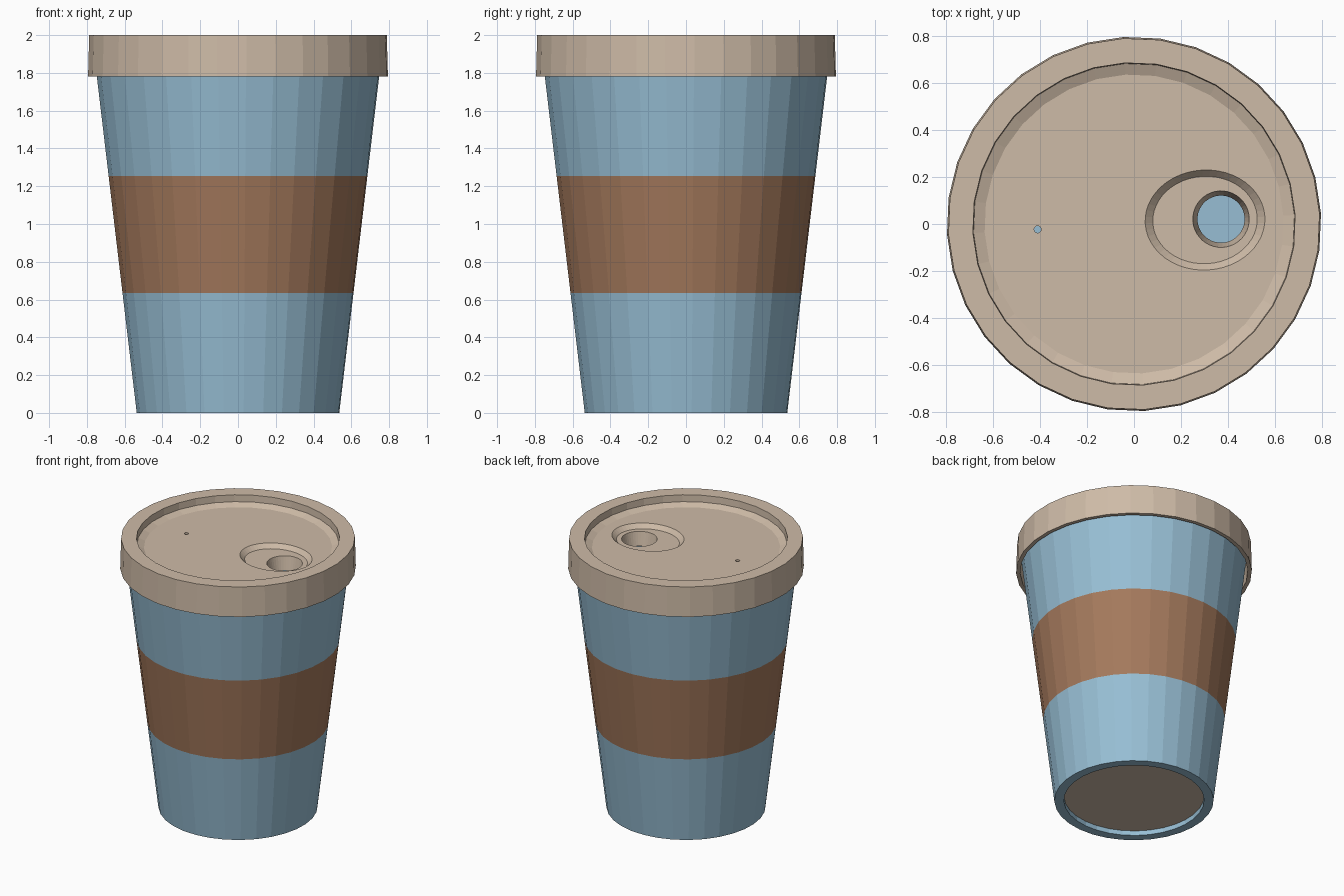
import bpy, bmesh, math

if "Cube" in bpy.data.objects:
    bpy.data.objects.remove(bpy.data.objects["Cube"])

TURN = math.radians(3.2)      # whole cup is turned slightly


def material(name, rgb):
    def lin(c):
        c /= 255
        return c / 12.92 if c <= 0.04045 else ((c + 0.055) / 1.055) ** 2.4
    m = bpy.data.materials.new(name)
    m.diffuse_color = (*[lin(c) for c in rgb], 1)
    m.use_nodes = True
    m.node_tree.nodes["Principled BSDF"].inputs["Base Color"].default_value = m.diffuse_color
    return m


BLUE = material("cup_blue", (151, 190, 212))
BROWN = material("sleeve_brown", (164, 121, 92))
TAN = material("lid_tan", (206, 187, 167))


def lathe(name, profile, segs, mats, bands=None, x=0.0, squash=1.0):
    """Revolve (radius, z) points; radius 0 makes a flat cap of one face."""
    bm = bmesh.new()
    rings = []
    for r, z in profile:
        if r > 0:
            rings.append([bm.verts.new((x + r * math.cos(2 * math.pi * i / segs),
                                        squash * r * math.sin(2 * math.pi * i / segs), z))
                          for i in range(segs)])
    bm.faces.new(rings[0])
    for k in range(len(rings) - 1):
        a, b = rings[k], rings[k + 1]
        for i in range(segs):
            j = (i + 1) % segs
            f = bm.faces.new((a[i], a[j], b[j], b[i]))
            f.material_index = bands.get(k, 0) if bands else 0
    bm.faces.new(rings[-1])
    bmesh.ops.recalc_face_normals(bm, faces=bm.faces)
    me = bpy.data.meshes.new(name)
    bm.to_mesh(me)
    bm.free()
    for m in mats:
        me.materials.append(m)
    ob = bpy.data.objects.new(name, me)
    bpy.context.collection.objects.link(ob)
    return ob


def wall(z):
    return 0.537 + 0.1188 * z, z


# Cup: recessed base, outer wall with flush sleeve band, inner wall and floor
cup = lathe("cup", [(0.473, 0.035), (0.473, 0), wall(0), wall(0.635), wall(1.255),
                    wall(1.87), (0.735, 1.87), (0.51, 0.06)],
            32, [BLUE, BROWN, TAN], bands={3: 1})
for f in cup.data.polygons:   # underside of the base is tan
    if len(f.vertices) == 32 and f.center.z < 0.05:
        f.material_index = 2 if f.normal.z < 0 else 0

# Lid: underside, skirt, rim and stepped recess
lid = lathe("lid", [(0.76, 1.885), (0.768, 1.78), (0.795, 1.78), (0.789, 2.0),
                    (0.685, 2.0), (0.682, 1.95), (0.635, 1.93)], 32, [TAN])

# Spout tube, sunken spout well, drinking hole and air vent
parts = [
    ("UNION", lathe("spout_tube", [(0.14, 1.80), (0.14, 1.893)], 32, [TAN], x=0.37)),
    ("DIFFERENCE", lathe("well_cut", [(0.222, 1.90), (0.287, 1.96)], 48, [TAN],
                         x=0.302, squash=0.835)),
    ("DIFFERENCE", lathe("hole_cut", [(0.098, 1.79), (0.124, 1.92)], 40, [TAN], x=0.37)),
    ("DIFFERENCE", lathe("vent_cut", [(0.015, 1.79), (0.015, 1.97)], 12, [TAN], x=-0.41)),
]
for op, ob in parts:
    mod = lid.modifiers.new(ob.name, "BOOLEAN")
    mod.operation, mod.object, mod.solver = op, ob, "EXACT"
    ob.hide_render = True

# Bake the cuts and remove the helpers
bpy.context.view_layer.update()
baked = bpy.data.meshes.new_from_object(
    lid.evaluated_get(bpy.context.evaluated_depsgraph_get()))
lid.modifiers.clear()
lid.data = baked
for _, ob in parts:
    bpy.data.objects.remove(ob)

for ob in (cup, lid):
    ob.rotation_euler.z = TURN
